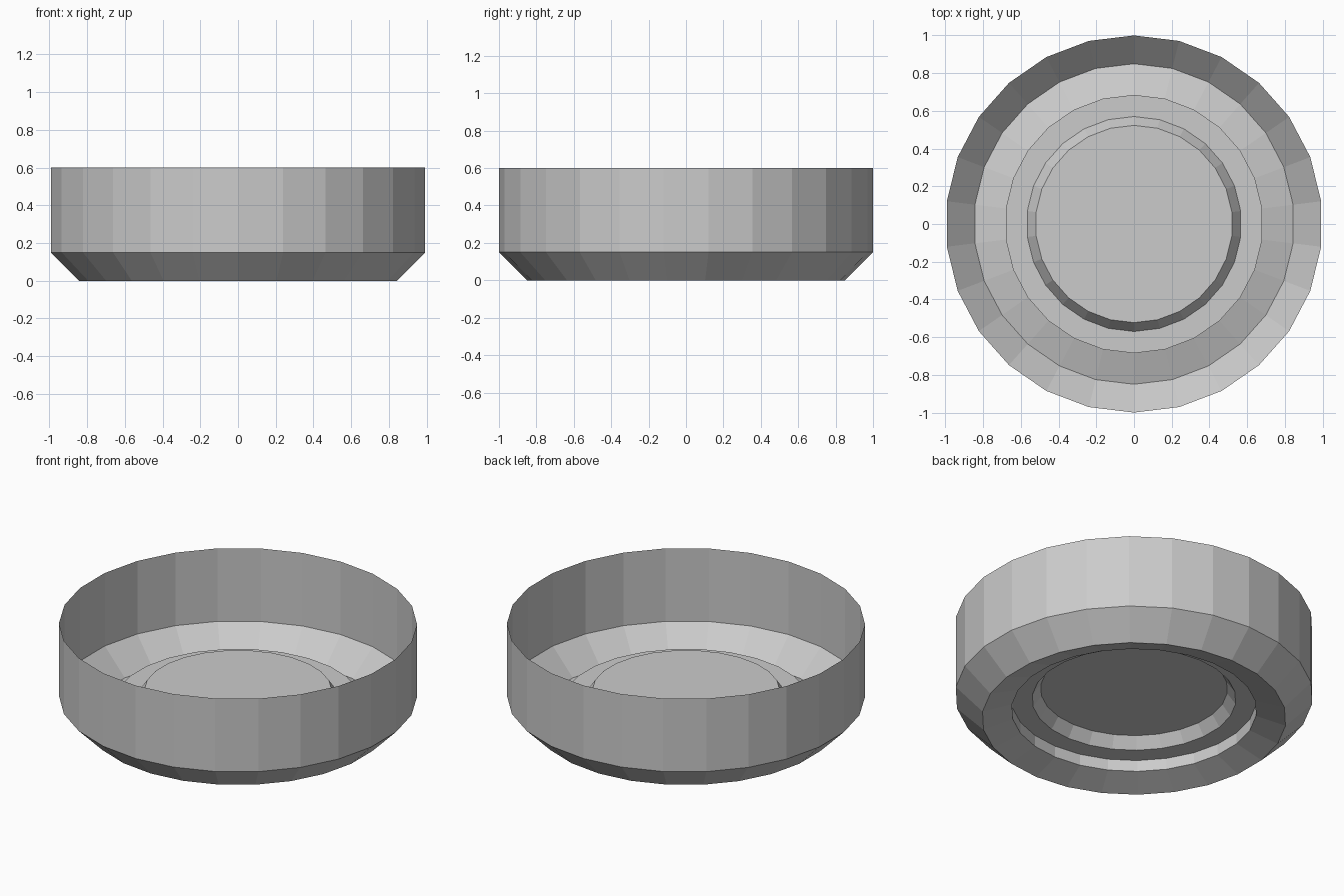
import bpy
import bmesh
from math import sin, cos, tau

cube = bpy.data.objects.get("Cube")
if cube:
    bpy.data.objects.remove(cube, do_unlink=True)

SIDES = 26

grey = bpy.data.materials.new("light grey")
grey.use_nodes = True
colour = (0.6, 0.6, 0.6, 1)
grey.diffuse_color = colour
grey.node_tree.nodes["Principled BSDF"].inputs["Base Color"].default_value = colour


def lathe_shell(name, profile, material):
    """Spin (radius, height) points into an open shell, closed by a disc at the last ring."""
    bm = bmesh.new()
    rings = [[bm.verts.new((r * sin(tau * i / SIDES), r * cos(tau * i / SIDES), z))
              for i in range(SIDES)] for r, z in profile]
    for upper, lower in zip(rings, rings[1:]):
        for i in range(SIDES):
            j = (i + 1) % SIDES
            bm.faces.new((upper[i], upper[j], lower[j], lower[i]))
    # Ring order is clockwise from above, so the disc faces down like the outside
    bm.faces.new(rings[-1])
    mesh = bpy.data.meshes.new(name)
    bm.to_mesh(mesh)
    bm.free()
    mesh.materials.append(material)
    obj = bpy.data.objects.new(name, mesh)
    bpy.context.collection.objects.link(obj)
    return obj


# Thin dish: straight wall, chamfered foot, stepped raised centre
lathe_shell("dish", [
    (1.0, 0.6),       # rim
    (1.0, 0.15),      # wall bottom
    (0.85, 0.0),      # foot
    (0.685, 0.055),   # sloped floor
    (0.685, 0.125),   # first step
    (0.57, 0.125),    # ledge
    (0.523, 0.192),   # raised centre
], grey)
